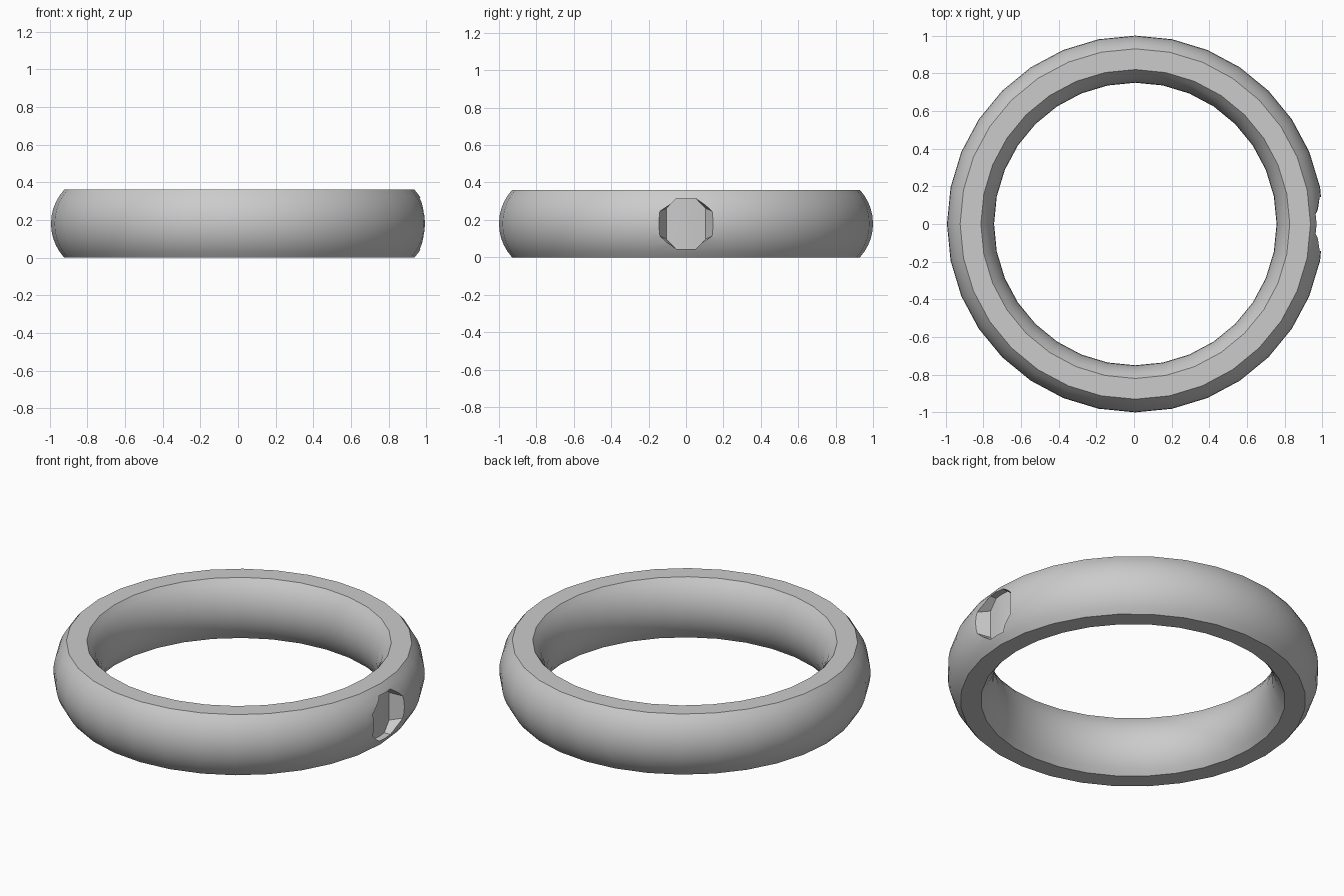
import bpy, bmesh, math

default = bpy.data.objects.get("Cube")
if default:
    bpy.data.objects.remove(default, do_unlink=True)

HEIGHT = 0.36
MID = HEIGHT / 2
SHIFT = 0.007          # recentres the band after the socket removes its outermost point
SEGMENTS = 32
ARC_STEPS = 10

grey = bpy.data.materials.new("plain_grey")
grey.use_nodes = True
colour = (0.6, 0.6, 0.6, 1)
grey.diffuse_color = colour
grey.node_tree.nodes["Principled BSDF"].inputs["Base Color"].default_value = colour


def make_object(name, bm):
    bmesh.ops.recalc_face_normals(bm, faces=bm.faces)
    mesh = bpy.data.meshes.new(name)
    bm.to_mesh(mesh)
    bm.free()
    mesh.materials.append(grey)
    obj = bpy.data.objects.new(name, mesh)
    bpy.context.collection.objects.link(obj)
    return obj


def bulge(edge_radius, sagitta, direction):
    """Points of a circular arc from the bottom rim to the top rim."""
    r = (MID ** 2 + sagitta ** 2) / (2 * sagitta)
    half = math.asin(MID / r)
    points = []
    for i in range(ARC_STEPS + 1):
        a = half * (2 * i / ARC_STEPS - 1)
        offset = r * math.cos(a) - (r - sagitta)
        points.append((edge_radius + direction * offset, MID + r * math.sin(a)))
    return points


# Band: bulging outside and inside, flat rims
profile = bulge(0.93, 0.07, 1) + bulge(0.82, 0.07, -1)[::-1]
bm = bmesh.new()
loops = []
for s in range(SEGMENTS):
    a = 2 * math.pi * s / SEGMENTS
    loops.append([bm.verts.new((r * math.cos(a) + SHIFT, r * math.sin(a), z))
                  for r, z in profile])
count = len(profile)
for s in range(SEGMENTS):
    here, there = loops[s], loops[(s + 1) % SEGMENTS]
    for i in range(count):
        j = (i + 1) % count
        bm.faces.new((here[i], there[i], there[j], here[j]))
band = make_object("ring_band", bm)


# Socket cutter: eight-sided, narrowing sideways towards a slightly bent floor
def outline(side, corner):
    t = 0.135
    right = [(0, t), (0.052, t), (side, corner), (side, -corner), (0.052, -t)]
    return right + [(-y, -z) for y, z in right]


bm = bmesh.new()
floor = [bm.verts.new((0.93 - 0.1 * abs(y), y, z + MID)) for y, z in outline(0.105, 0.082)]
mouth = [bm.verts.new((1.05, y, z + MID)) for y, z in outline(0.175, 0.05)]
for i in range(10):
    j = (i + 1) % 10
    bm.faces.new((floor[i], floor[j], mouth[j], mouth[i]))
bm.faces.new(floor[:6])
bm.faces.new(floor[5:] + floor[:1])
bm.faces.new(mouth)
cutter = make_object("socket_cutter", bm)
cutter.hide_render = True

# Cut the shallow socket into the outer side
cut = band.modifiers.new("socket", 'BOOLEAN')
cut.operation = 'DIFFERENCE'
cut.solver = 'EXACT'
cut.object = cutter
bpy.ops.object.select_all(action='DESELECT')
band.select_set(True)
bpy.context.view_layer.objects.active = band
bpy.ops.object.modifier_apply(modifier=cut.name)
bpy.data.objects.remove(cutter, do_unlink=True)
bpy.ops.object.shade_smooth_by_angle(angle=math.radians(30))
